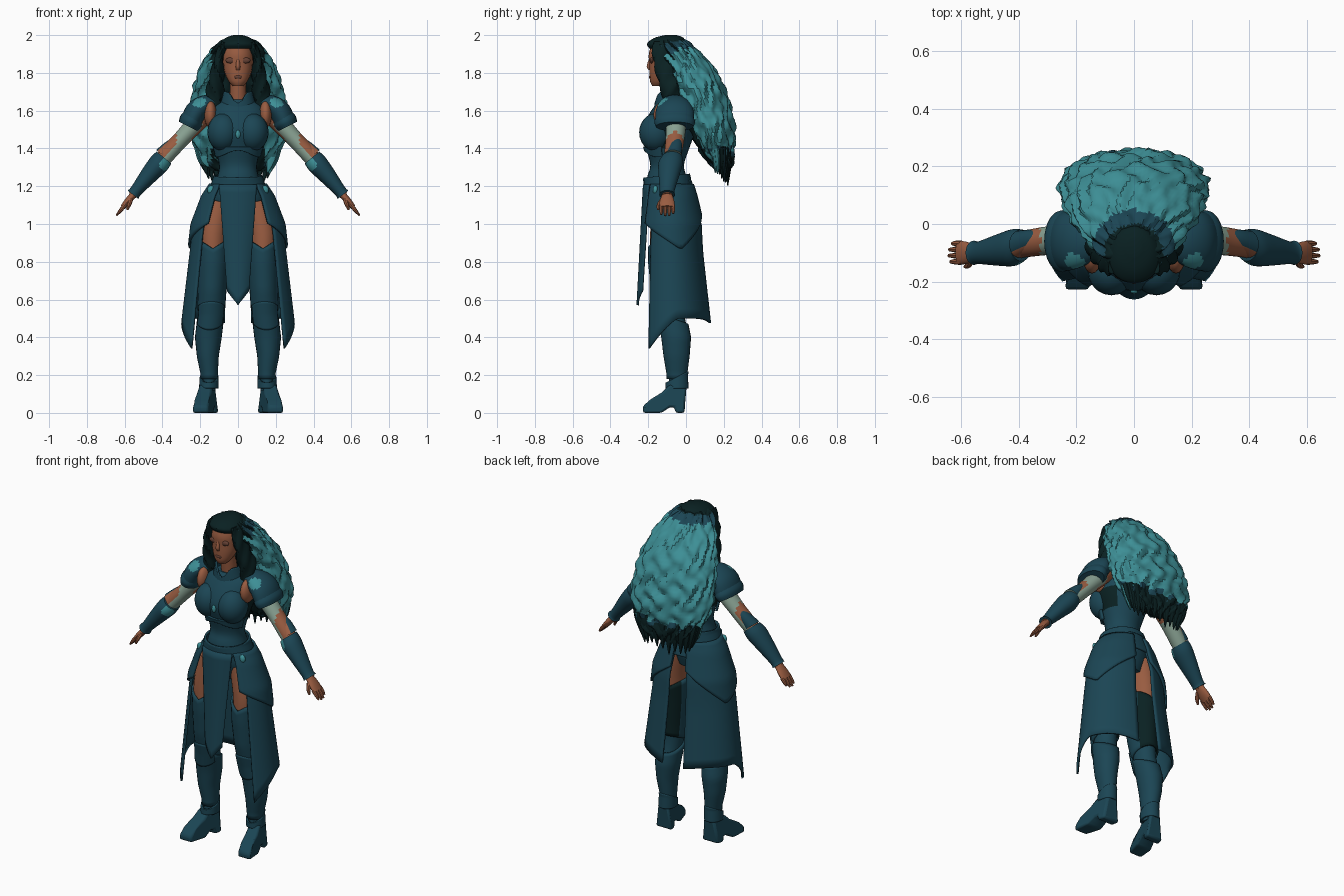
import bpy, bmesh, math, random
from math import sin, cos, pi, radians
from mathutils import Vector, Matrix

random.seed(4)
if "Cube" in bpy.data.objects:
    bpy.data.objects.remove(bpy.data.objects["Cube"])

# Flat colours
COLOURS = {
    "armour_blue": (.011, .06, .089),
    "hair_teal": (.047, .275, .305),
    "hair_dark": (.003, .015, .016),
    "skin": (.32, .108, .053),
    "skin_shadow": (.13, .052, .034),
    "sleeve_pale": (.25, .36, .29),
}
NAMES = list(COLOURS)
ARMOUR, TEAL, DARK, SKIN, SHADOW, PALE = range(len(NAMES))
MATERIALS = []
for label, rgb in COLOURS.items():
    mat = bpy.data.materials.new(label)
    mat.use_nodes = True
    mat.diffuse_color = (*rgb, 1)
    shader = mat.node_tree.nodes["Principled BSDF"]
    shader.inputs["Base Color"].default_value = (*rgb, 1)
    shader.inputs["Roughness"].default_value = .8
    MATERIALS.append(mat)
parts = []


def finish(name, bm, colour, mirror=False, thick=0, bevel=0):
    """colour is a material index or a rule(face centre, normal)."""
    bmesh.ops.remove_doubles(bm, verts=bm.verts, dist=.0001)
    bmesh.ops.recalc_face_normals(bm, faces=bm.faces)
    bm.normal_update()
    for f in bm.faces:
        f.material_index = colour(f.calc_center_median(), f.normal) if callable(colour) else colour
    mesh = bpy.data.meshes.new(name)
    bm.to_mesh(mesh)
    bm.free()
    for mat in MATERIALS:
        mesh.materials.append(mat)
    ob = bpy.data.objects.new(name, mesh)
    bpy.context.collection.objects.link(ob)
    if mirror:
        ob.modifiers.new("Mirror", "MIRROR")
    if thick:
        mod = ob.modifiers.new("Solidify", "SOLIDIFY")
        mod.thickness, mod.offset = thick, 0
    if bevel:
        mod = ob.modifiers.new("Bevel", "BEVEL")
        mod.width, mod.segments = bevel, 2
    parts.append(ob)


def spline(rows, steps):
    """Smooth curve through rows of numbers."""
    out = []
    for i in range(len(rows) - 1):
        a, b, c, d = (rows[min(max(i + k, 0), len(rows) - 1)] for k in (-1, 0, 1, 2))
        for s in range(steps):
            t = s / steps
            out.append([q + t / 2 * (r - p + t * (2 * p - 5 * q + 4 * r - w + t * (3 * (q - r) + w - p)))
                        for p, q, r, w in zip(a, b, c, d)])
    return out + [list(rows[-1])]


def loft(name, rings, colour, mirror=False, segs=20, steps=4, bump=None):
    """Skin oval rings (x, y, z, radius across, radius in y) along their path."""
    rings = spline(rings, steps)
    bm, loops = bmesh.new(), []
    for i, (x, y, z, rx, ry) in enumerate(rings):
        tangent = Vector(rings[min(i + 1, len(rings) - 1)][:3]) - Vector(rings[max(i - 1, 0)][:3])
        across = Vector((0, 1, 0)).cross(tangent).normalized()
        loop = []
        for k in range(segs):
            a = 2 * pi * k / segs
            grow = bump(a, z) if bump else 0
            loop.append(bm.verts.new(Vector((x, y, z)) + across * (max(rx, .002) + grow) * cos(a)
                                     + Vector((0, 1, 0)) * (max(ry, .002) + grow) * sin(a)))
        loops.append(loop)
    for low, high in zip(loops, loops[1:]):
        for k in range(segs):
            n = (k + 1) % segs
            bm.faces.new((low[k], low[n], high[n], high[k]))
    bm.faces.new(loops[0])
    bm.faces.new(loops[-1])
    finish(name, bm, colour, mirror)


def sheet(name, point, colour, mirror=False, nu=24, nv=14, thick=.012):
    """Thin plate through point(u, v)."""
    bm = bmesh.new()
    grid = [[bm.verts.new(point(i / nu, j / nv)) for i in range(nu + 1)] for j in range(nv + 1)]
    for j in range(nv):
        for i in range(nu):
            bm.faces.new((grid[j][i], grid[j][i + 1], grid[j + 1][i + 1], grid[j + 1][i]))
    finish(name, bm, colour, mirror, thick)


def wrap(name, rings, start, end, top, bottom, grow, colour, mirror=False):
    """Plate following a ring table between two angles; top and bottom depend on the angle."""
    def point(u, v):
        a = radians(start + (end - start) * u)
        z = top(a) + (bottom(a) - top(a)) * v
        for p, q in zip(rings, rings[1:]):
            if z >= q[2]:
                break
        t = (z - p[2]) / (q[2] - p[2])
        x, y, _, rx, ry = (m + (n - m) * t for m, n in zip(p, q))
        return Vector((x + (rx + grow) * cos(a), y + (ry + grow) * sin(a), z))
    sheet(name, point, colour, mirror)


def ball(name, centre, size, colour, mirror=False):
    bm = bmesh.new()
    bmesh.ops.create_uvsphere(bm, u_segments=20, v_segments=12, radius=1,
                              matrix=Matrix.Translation(centre) @ Matrix.Diagonal((*size, 1)))
    finish(name, bm, colour, mirror)


# Torso armour, bust, collar and neck
TORSO = [(0, -.075, 1.66, .07, .06), (0, -.08, 1.62, .13, .09), (0, -.088, 1.55, .152, .125),
         (0, -.095, 1.48, .148, .138), (0, -.097, 1.4, .122, .114), (0, -.1, 1.31, .1, .089),
         (0, -.1, 1.24, .113, .106), (0, -.09, 1.13, .15, .11), (0, -.085, 1.03, .1, .08)]
loft("torso_armour", TORSO, lambda c, n: DARK if 1.39 < c.z < 1.52 and abs(n.x) > .75 else ARMOUR, segs=28)
ball("bust_plate", (.078, -.16, 1.485), (.084, .088, .1), ARMOUR, True)
ball("chest_gem", (0, -.233, 1.475), (.013, .01, .022), TEAL)
wrap("breastplate_rim", TORSO, -165, -15, lambda a: 1.41, lambda a: 1.355 - .035 * sin(a) ** 5, .008, ARMOUR)
wrap("belt", TORSO, -180, 180, lambda a: 1.255 + .01 * sin(a),
     lambda a: 1.2 - .05 * max(0, -sin(a)) ** 6, .015, ARMOUR)
ball("armpit", (.146, -.112, 1.58), (.033, .06, .072), SKIN, True)
loft("neck", [(0, -.08, 1.62, .045, .045), (0, -.1, 1.8, .042, .045)], SKIN)
wrap("collar", [(0, -.095, 1.73, .058, .05), (0, -.08, 1.6, .09, .08)], -180, 180,
     lambda a: 1.7 - .06 * max(0, -sin(a)) ** 8, lambda a: 1.61, .005, ARMOUR)

# Head and face
loft("head", [(0, -.15, 1.73, .026, .028), (0, -.14, 1.755, .05, .05), (0, -.125, 1.8, .07, .069),
              (0, -.115, 1.85, .078, .08), (0, -.11, 1.9, .079, .087), (0, -.105, 1.95, .065, .078)], SKIN)
loft("nose", [(0, -.188, 1.875, .007, .008), (0, -.196, 1.835, .012, .012), (0, -.19, 1.815, .01, .008)], SKIN)
ball("eye", (.036, -.181, 1.866), (.03, .011, .016), SHADOW, True)
ball("lips", (0, -.189, 1.778), (.022, .007, .009), SHADOW)


# Wavy hair mass
def waves(a, z):
    return .008 * sin(15 * a + 2.2 * sin(z * 34 + 4 * a)) + .006 * sin(z * 62 + 2 * sin(9 * a))


def hair_colour(c, n):
    from_crown = Vector((c.x, c.y + .1)).length
    fade = 1.33 if n.y < 0 else 1.4 + .02 * sin(c.x * 60)
    if c.z > 1.9 and from_crown < .1 or c.z < fade - .03 or (n.y < -.4 and abs(c.x) < .14):
        return DARK
    return ARMOUR if c.z > 1.9 and from_crown < .15 or c.z < fade else TEAL


loft("hair_mass", [(0, -.085, 1.985, .04, .05), (0, -.08, 1.965, .095, .09), (0, -.03, 1.9, .155, .11),
                   (0, .03, 1.8, .21, .132), (0, .075, 1.7, .238, .135), (0, .11, 1.6, .255, .128),
                   (0, .138, 1.5, .257, .118), (0, .16, 1.4, .225, .092), (0, .185, 1.32, .175, .058),
                   (0, .2, 1.28, .13, .03)], hair_colour, segs=96, steps=6, bump=waves)
for k in range(17):
    a = radians(-20 + 220 * k / 16)
    x, y = .185 * cos(a), .172 + .05 * sin(a)
    tip = 1.28 - .07 * max(0, sin(a)) + random.uniform(-.02, .03)
    loft(f"hair_tip_{k + 1}", [(x * 1.1, y, 1.41, .03, .022), (x, y + .005, 1.34, .028, .02),
                               (x * .9, y, tip, .003, .003)], TEAL if k in (0, 1, 15, 16) else DARK,
         segs=8, steps=3)
loft("hair_crown", [(0, -.103, 1.928, .094, .09), (0, -.106, 1.955, .096, .1), (0, -.09, 1.985, .066, .078),
                    (0, -.08, 2, .025, .03)], DARK, segs=28)
loft("side_lock", [(.07, -.125, 1.96, .022, .05), (.098, -.12, 1.88, .022, .055),
                   (.112, -.095, 1.78, .036, .058), (.122, -.08, 1.7, .045, .05), (.118, -.09, 1.61, .02, .025)],
     DARK, True, bump=lambda a, z: .006 * sin(4 * a + z * 60))

# Shoulder plates, arms and bracers
loft("shoulder_plate", [(.115, -.06, 1.648, .032, .05), (.17, -.06, 1.632, .052, .083),
                        (.218, -.06, 1.597, .06, .1), (.243, -.06, 1.55, .058, .102)],
     lambda c, n: TEAL if (c - Vector((.205, -.125, 1.638))).length < .036 else ARMOUR, True, segs=44, steps=7)
loft("shoulder_lame", [(.236, -.06, 1.565, .058, .1), (.25, -.06, 1.54, .064, .108),
                       (.262, -.06, 1.516, .056, .1)], ARMOUR, True)


def arm_colour(c, n):
    if c.x < .19 or c.x > .42 or (c.x > .325 and n.z > .1) or (c.x < .25 and n.z < -.6):
        return SKIN
    return PALE


def guard_colour(c, n):
    if n.z < -.3:
        return PALE
    return SKIN if n.y < -.45 else ARMOUR


loft("arm", [(.15, -.05, 1.61, .05, .055), (.22, -.052, 1.535, .05, .054), (.3, -.058, 1.45, .044, .05),
             (.37, -.068, 1.375, .044, .047), (.46, -.085, 1.27, .036, .04), (.56, -.1, 1.15, .022, .028)],
     arm_colour, True, segs=28, steps=6)
loft("bracer", [(.392, -.074, 1.352, .05, .055), (.42, -.082, 1.318, .055, .064), (.47, -.09, 1.26, .047, .055),
                (.54, -.1, 1.175, .033, .039), (.556, -.1, 1.155, .037, .042)],
     lambda c, n: TEAL if (c - Vector((.388, -.125, 1.315))).length < .034 else ARMOUR, True, segs=36, steps=6)
loft("elbow_guard", [(.325, -.045, 1.455, .012, .015), (.36, -.055, 1.415, .03, .035),
                     (.4, -.07, 1.365, .043, .047)], guard_colour, True)
loft("palm", [(.55, -.1, 1.16, .018, .026), (.585, -.1, 1.118, .018, .039), (.61, -.1, 1.088, .014, .04)], SKIN, True)
for k in range(4):
    y = -.131 + .021 * k
    reach = (0, .006, .004, -.006)[k]
    loft(f"finger_{k + 1}", [(.6, y, 1.098, .011, .011), (.62, y, 1.074, .01, .01),
                             (.638 + reach, y, 1.05 - reach, .005, .006)], SKIN, True, segs=8)
loft("thumb", [(.565, -.122, 1.135, .012, .014), (.575, -.142, 1.105, .011, .012),
               (.587, -.148, 1.075, .006, .006)], SKIN, True, segs=8)

# Legs with plates
LEG = [(.1, -.08, 1.12, .08, .095), (.132, -.09, .95, .078, .1), (.132, -.095, .8, .07, .093),
       (.137, -.09, .65, .063, .083), (.143, -.075, .52, .06, .067), (.157, -.052, .4, .06, .068),
       (.16, -.05, .3, .047, .058), (.152, -.048, .2, .034, .043), (.155, -.048, .12, .036, .045)]
loft("leg", LEG, lambda c, n: SKIN if c.z > .88 else ARMOUR, True)
wrap("thigh_guard", LEG, -180, 180, lambda a: .87 + .05 * abs(cos(a)), lambda a: .55 + .03 * sin(a), .007,
     lambda c, n: DARK if c.y > -.04 else ARMOUR, True)
wrap("greave", LEG, -180, 180, lambda a: .5 - .03 * sin(a), lambda a: .18, .005, ARMOUR, True)
wrap("knee_plate", LEG, -150, -30, lambda a: .55 - .04 * sin(a), lambda a: .5 + .06 * sin(a), .012, ARMOUR, True)
wrap("ankle_cuff", LEG, -180, 180, lambda a: .19 + .03 * sin(a), lambda a: .13, .01, ARMOUR, True)

# Heeled boots from a side outline, toes turned slightly out
OUTLINE = [(-.228, 0), (-.13, 0), (-.085, .03), (-.062, .03), (-.055, 0), (-.008, 0), (-.004, .06), (.003, .14),
           (-.085, .15), (-.125, .11), (-.19, .07), (-.228, .035)]
bm = bmesh.new()
sides = []
for s in (-1, 1):
    sides.append([bm.verts.new((.155 - .19 * y + s * (.054 - .14 * z - (.012 if y < -.2 else 0)), y, z))
                  for y, z in OUTLINE])
    bm.faces.new(sides[-1])
for k in range(len(OUTLINE)):
    n = (k + 1) % len(OUTLINE)
    bm.faces.new((sides[0][k], sides[0][n], sides[1][n], sides[1][k]))
finish("boot", bm, ARMOUR, True, bevel=.012)

# Skirt panels with a rear slit, hip plates and front cloth
SKIRT = [(0, -.09, 1.26, .1, .1), (0, -.085, 1.15, .175, .13), (0, -.08, 1.0, .232, .162),
         (0, -.08, .85, .25, .17), (0, -.063, .3, .316, .216)]


def hem(a):
    front = max(0, (.15 - a) / .82)
    return .5 - .16 * front ** 1.3 - .03 * max(0, sin(a)) ** 8


wrap("skirt_panel", SKIRT, -38, 76, lambda a: 1.2, hem, 0, ARMOUR, True)
wrap("hip_plate", SKIRT, -50, 77, lambda a: 1.21,
     lambda a: .865 + .13 * abs(a - .3) / 1.1 + .06 * max(0, a - .3), .014, ARMOUR, True)
wrap("rear_yoke", SKIRT, 65, 115, lambda a: 1.23, lambda a: 1.12, .004, ARMOUR)


def front_cloth(u, v):
    s = 2 * u - 1
    return Vector((s * (.098 - .043 * v), -.222 - .034 * v + .025 * s * s,
                   1.21 - v * (.565 + .075 * (1 - abs(s)))))


sheet("front_cloth", front_cloth, ARMOUR)
ball("hip_gem", (.142, -.162, 1.18), (.02, .014, .024), TEAL, True)

# Smooth shading with crisp plate edges
for ob in bpy.context.selected_objects:
    ob.select_set(False)
for ob in parts:
    ob.select_set(True)
bpy.context.view_layer.objects.active = parts[0]
bpy.ops.object.shade_smooth_by_angle(angle=radians(35))
